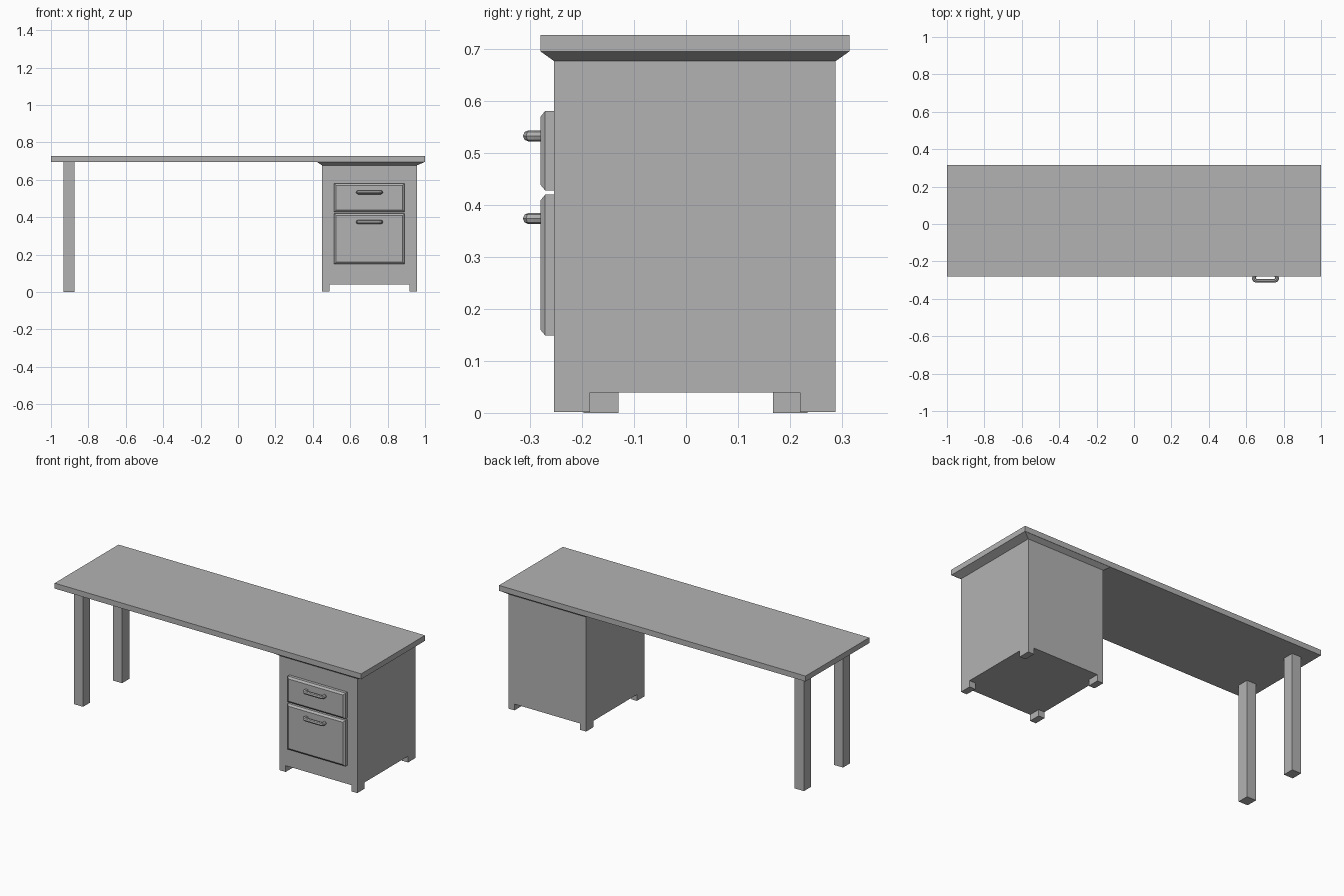
import bpy, bmesh

if "Cube" in bpy.data.objects:
    bpy.data.objects.remove(bpy.data.objects["Cube"])

# Mid-grey finish shared by every part
GREY = bpy.data.materials.new("grey_finish")
GREY.diffuse_color = (0.45, 0.45, 0.45, 1)
GREY.use_nodes = True
GREY.node_tree.nodes["Principled BSDF"].inputs["Base Color"].default_value = GREY.diffuse_color


def add_object(name, mesh):
    mesh.materials.clear()
    mesh.materials.append(GREY)
    obj = bpy.data.objects.new(name, mesh)
    bpy.context.collection.objects.link(obj)
    return obj


def loft(name, rings):
    """Stack of four-cornered rings, joined by quads and closed at both ends."""
    bm = bmesh.new()
    loops = [[bm.verts.new(p) for p in ring] for ring in rings]
    for a, b in zip(loops, loops[1:]):
        for i in range(4):
            j = (i + 1) % 4
            bm.faces.new((a[i], a[j], b[j], b[i]))
    bm.faces.new(loops[0])
    bm.faces.new(loops[-1])
    bmesh.ops.recalc_face_normals(bm, faces=bm.faces)
    mesh = bpy.data.meshes.new(name)
    bm.to_mesh(mesh)
    bm.free()
    return add_object(name, mesh)


def rect_z(x0, x1, y0, y1, z):
    return [(x0, y0, z), (x1, y0, z), (x1, y1, z), (x0, y1, z)]


def rect_y(x0, x1, z0, z1, y):
    return [(x0, y, z0), (x1, y, z0), (x1, y, z1), (x0, y, z1)]


def box(name, x0, x1, y0, y1, z0, z1):
    return loft(name, [rect_z(x0, x1, y0, y1, z0), rect_z(x0, x1, y0, y1, z1)])


TOP_Z0, TOP_Z1 = 0.695, 0.727
CX0, CX1, CY0, CY1 = 0.45, 0.956, -0.254, 0.288

# Table top
box("table_top", -1, 1, -0.28, 0.3145, TOP_Z0, TOP_Z1)

# Two square legs on the left
for name, y0 in (("front_leg", -0.197), ("back_leg", 0.167)):
    box(name, -0.933, -0.873, y0, y0 + 0.067, 0, TOP_Z0)

# Cabinet body and the flared moulding under the top
box("cabinet_body", CX0, CX1, CY0, CY1, 0.039, 0.677)
loft("cabinet_moulding", [rect_z(CX0, CX1, CY0, CY1, 0.677),
                          rect_z(0.422, 0.999, -0.279, 0.3135, TOP_Z0)])

# Cabinet feet
FW, FD = 0.039, 0.069
for side, x0 in (("left", CX0), ("right", CX1 - FW)):
    for end, y0 in (("front", CY0), ("back", CY1 - FD)):
        box(f"{end}_{side}_foot", x0, x0 + FW, y0, y0 + FD, 0.002, 0.039)


def handle(name, z):
    """Bent bar with an eight-sided section."""
    curve = bpy.data.curves.new(name + "_path", "CURVE")
    curve.dimensions = "3D"
    curve.bevel_depth = 0.0105
    curve.bevel_resolution = 2
    curve.use_fill_caps = True
    half = [(0.059, -0.277), (0.0615, -0.292), (0.058, -0.300), (0.049, -0.3035)]
    path = [(-x, y) for x, y in half] + half[::-1]
    spline = curve.splines.new("POLY")
    spline.points.add(len(path) - 1)
    for point, (x, y) in zip(spline.points, path):
        point.co = (0.703 + x, y, z, 1)
    source = bpy.data.objects.new(name + "_path", curve)
    bpy.context.collection.objects.link(source)
    bpy.context.view_layer.update()
    graph = bpy.context.evaluated_depsgraph_get()
    mesh = bpy.data.meshes.new_from_object(source.evaluated_get(graph))
    bpy.data.objects.remove(source)
    for poly in mesh.polygons:
        poly.use_smooth = False
    add_object(name, mesh)


# Drawer fronts with chamfered faces, and their handles
for which, z0, z1, hz in (("upper", 0.428, 0.581, 0.533), ("lower", 0.149, 0.42, 0.374)):
    x0, x1, c = 0.514, 0.891, 0.011
    loft(f"{which}_drawer", [rect_y(x0, x1, z0, z1, CY0),
                             rect_y(x0, x1, z0, z1, -0.271),
                             rect_y(x0 + c, x1 - c, z0 + c, z1 - c, -0.28)])
    handle(f"{which}_drawer_handle", hz)
